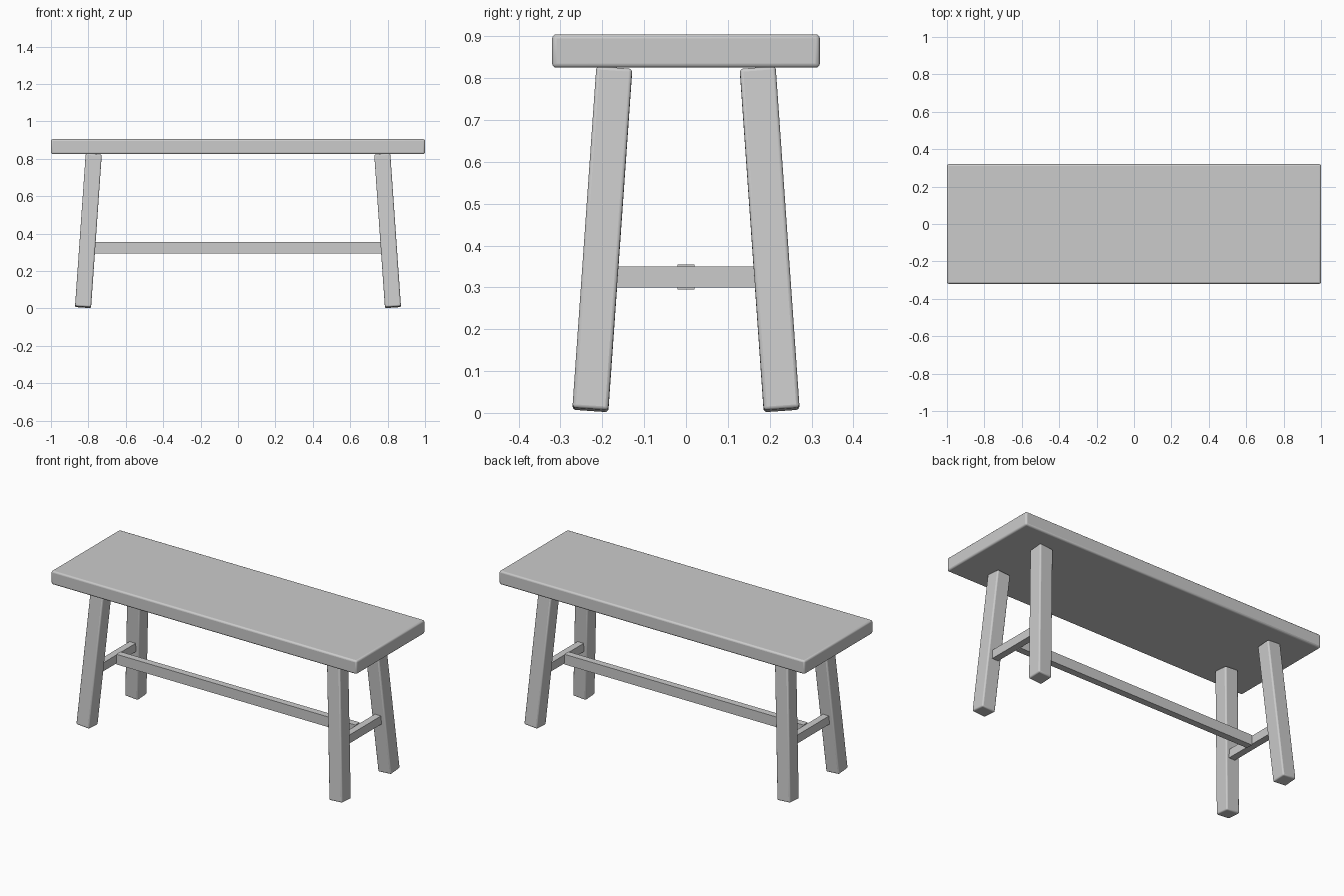
import bpy, math

if "Cube" in bpy.data.objects:
    bpy.data.objects.remove(bpy.data.objects["Cube"])

def box(name, size, loc, rot=(0, 0, 0), bevel=0.0):
    bpy.ops.mesh.primitive_cube_add(size=1, location=loc, rotation=rot)
    ob = bpy.context.object
    ob.name = name
    ob.scale = size
    bpy.ops.object.transform_apply(location=False, rotation=False, scale=True)
    if bevel:
        mod = ob.modifiers.new("rounded_edges", 'BEVEL')
        mod.width = bevel
        mod.segments = 3
        bpy.ops.object.shade_smooth_by_angle(angle=math.radians(35))
    return ob

# Seat plank
box("seat", (2.0, 0.64, 0.08), (0, 0, 0.865), bevel=0.01)

# Four splayed legs, leaning inwards at the top
tilt = math.radians(4)
for sx, side in ((-1, "left"), (1, "right")):
    for sy, end in ((-1, "front"), (1, "back")):
        box(f"{end}_{side}_leg", (0.086, 0.086, 0.82), (sx * 0.80, sy * 0.20, 0.415),
            rot=(sy * tilt, -sx * tilt, 0), bevel=0.008)
    # Short rail joining each pair of legs
    box(f"{side}_rail", (0.04, 0.36, 0.05), (sx * 0.803, 0, 0.325))

# Long centre stretcher between the two rails
box("centre_stretcher", (1.565, 0.04, 0.06), (0, 0, 0.325))
